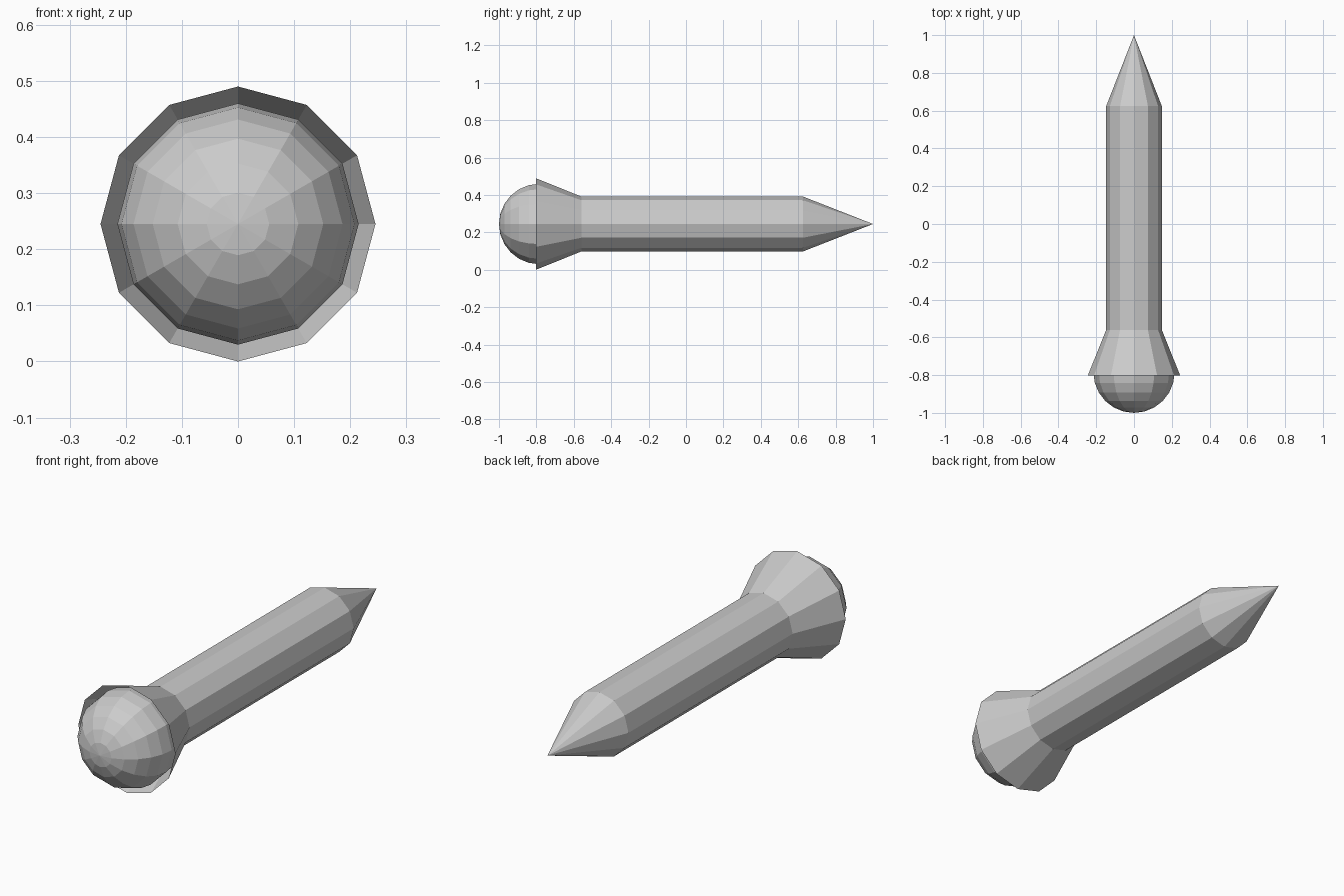
import bpy
import bmesh
import math
from mathutils import Matrix

SIDES = 12
AXIS_Z = 0.245

if "Cube" in bpy.data.objects:
    bpy.data.objects.remove(bpy.data.objects["Cube"], do_unlink=True)

# One plain grey for every part
grey = bpy.data.materials.new("light grey")
grey.use_nodes = True
colour = (0.6, 0.6, 0.6, 1.0)
grey.diffuse_color = colour
grey.node_tree.nodes["Principled BSDF"].inputs["Base Color"].default_value = colour


def along_y(y):
    """Place a z-axis primitive on the model axis, its top pointing to +y."""
    return Matrix.Translation((0, y, AXIS_Z)) @ Matrix.Rotation(-math.pi / 2, 4, "X")


def finish(name, bm):
    mesh = bpy.data.meshes.new(name)
    bm.to_mesh(mesh)
    bm.free()
    mesh.materials.append(grey)
    obj = bpy.data.objects.new(name, mesh)
    bpy.context.collection.objects.link(obj)
    return obj


def tapered(name, y0, y1, r0, r1, caps=True):
    bm = bmesh.new()
    bmesh.ops.create_cone(bm, cap_ends=caps, segments=SIDES, radius1=r0, radius2=r1,
                          depth=y1 - y0, matrix=along_y((y0 + y1) / 2))
    bmesh.ops.remove_doubles(bm, verts=bm.verts, dist=0.0001)
    return finish(name, bm)


# Straight shaft and pointed tip
tapered("shaft", -0.565, 0.625, 0.147, 0.147)
tapered("pointed_tip", 0.625, 1.0, 0.147, 0.0)

# Open flared collar, a thin shell
tapered("flared_collar", -0.803, -0.56, 0.245, 0.147, caps=False)

# Faceted ball sitting in the collar
ball = bmesh.new()
bmesh.ops.create_uvsphere(ball, u_segments=SIDES, v_segments=SIDES, radius=0.215,
                          matrix=along_y(-0.785))
finish("ball_end", ball)
